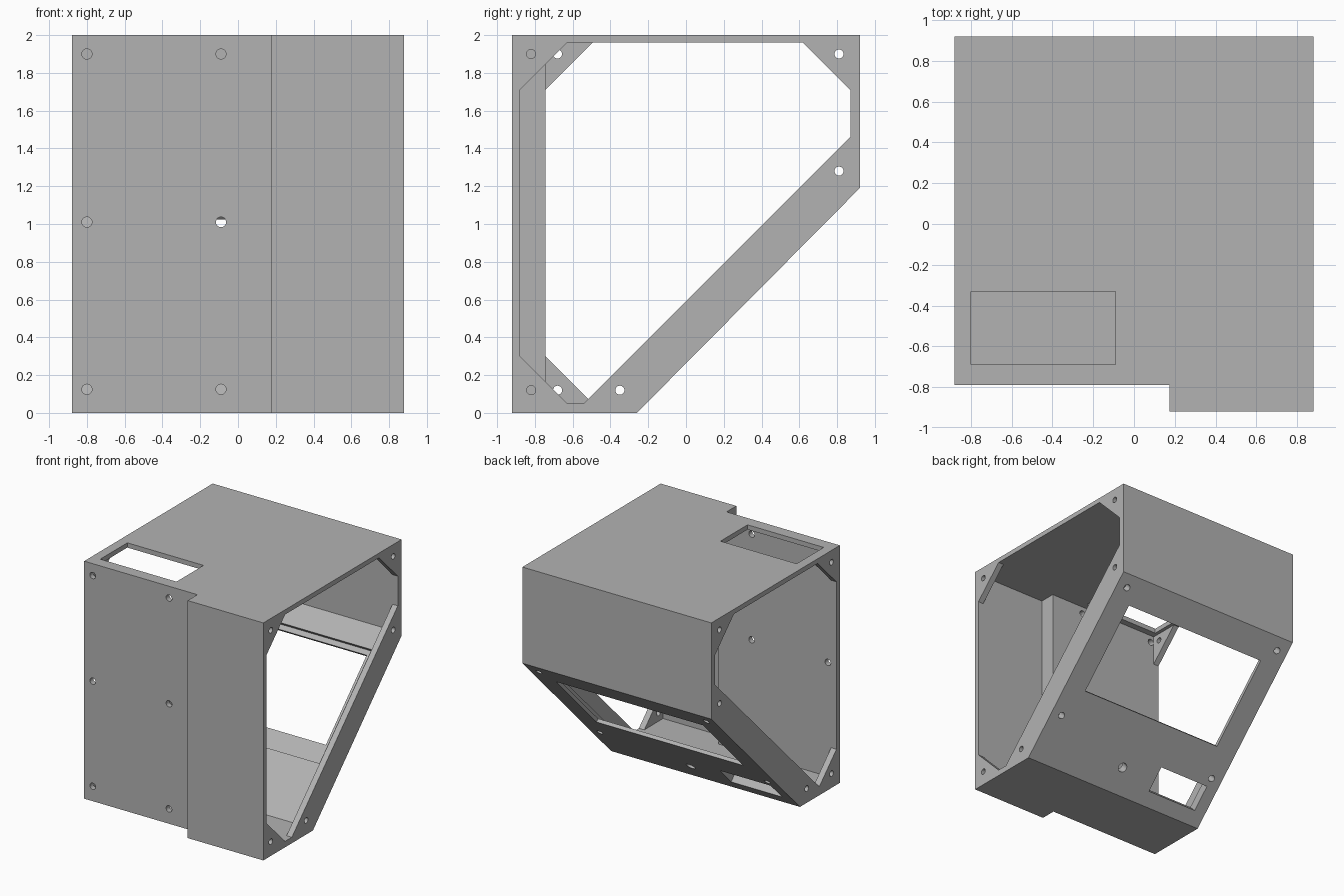
import bpy, bmesh, math
from mathutils import Vector

cube = bpy.data.objects.get("Cube")
if cube:
    bpy.data.objects.remove(cube, do_unlink=True)

grey = bpy.data.materials.new("light grey plastic")
grey.use_nodes = True
grey.diffuse_color = (0.45, 0.45, 0.45, 1)
grey.node_tree.nodes["Principled BSDF"].inputs["Base Color"].default_value = (0.45, 0.45, 0.45, 1)


def prism(name, pts, x0, x1):
    """Extrude a (y, z) outline along x."""
    bm = bmesh.new()
    face = bm.faces.new([bm.verts.new((x0, y, z)) for y, z in pts])
    ext = bmesh.ops.extrude_face_region(bm, geom=[face])["geom"]
    verts = [v for v in ext if isinstance(v, bmesh.types.BMVert)]
    bmesh.ops.translate(bm, verts=verts, vec=(x1 - x0, 0, 0))
    bmesh.ops.recalc_face_normals(bm, faces=bm.faces)
    mesh = bpy.data.meshes.new(name)
    bm.to_mesh(mesh)
    bm.free()
    obj = bpy.data.objects.new(name, mesh)
    bpy.context.collection.objects.link(obj)
    return obj


def box(name, x0, x1, y0, y1, z0, z1):
    return prism(name, [(y0, z0), (y1, z0), (y1, z1), (y0, z1)], x0, x1)


def drill(centre, axis, radius=0.025, depth=0.24):
    bpy.ops.mesh.primitive_cylinder_add(vertices=24, radius=radius, depth=depth, location=centre)
    obj = bpy.context.object
    obj.rotation_euler = Vector(axis).to_track_quat("Z", "Y").to_euler()
    return obj


def cut(target, cutter):
    cutter.hide_render = True
    bpy.context.view_layer.objects.active = target
    mod = target.modifiers.new("cut", "BOOLEAN")
    mod.operation = "DIFFERENCE"
    mod.solver = "EXACT"
    mod.object = cutter
    bpy.ops.object.modifier_apply(modifier=mod.name)
    bpy.data.objects.remove(cutter, do_unlink=True)


# Sloped back wall: position along it, and depth into the body
LOW, HIGH = Vector((0, -0.26, 0)), Vector((0, 0.92, 1.19))
INWARD = Vector((0, -1, 1)).normalized()


def on_slope(s, depth=0.0):
    p = LOW.lerp(HIGH, s) + INWARD * depth
    return p.y, p.z


def slope_cut(s0, s1, d0, d1, x0, x1):
    pts = [on_slope(s0, d0), on_slope(s1, d0), on_slope(s1, d1), on_slope(s0, d1)]
    return prism("slope_cutter", pts, x0, x1)


def cavity(y0):
    c = 0.37
    return [(y0, 0.05), (0.05 - c, 0.05), (0.87, 0.87 + c), (0.87, 1.96), (y0, 1.96)]


def opening(y0):
    """End opening that leaves corner gussets and a sloped flange."""
    if y0 < -0.8:
        bottom = [(y0 + 0.25, 0.05), (-0.54, 0.05)]
    else:
        bottom = [(y0 + 0.228, 0.072)]
    return [(y0, 0.3)] + bottom + [(0.87, 1.46), (0.87, 1.71), (0.62, 1.96),
                                   (y0 + 0.25, 1.96), (y0, 1.71)]


# Outer body with the stepped front
body = prism("enclosure", [(-0.92, 0), (-0.26, 0), (0.92, 1.19), (0.92, 2), (-0.92, 2)], -0.88, 0.88)
cut(body, box("front_step", -1, 0.175, -1, -0.79, -0.1, 2.1))

# Hollow inside and open ends
cut(body, prism("cavity_main", cavity(-0.745), -0.83, 0.83))
cut(body, prism("cavity_bump", cavity(-0.88), 0.22, 0.83))
cut(body, prism("left_opening", opening(-0.88), 0.78, 1))
cut(body, prism("right_opening", opening(-0.745), -1, -0.78))

# Top slot
cut(body, box("top_slot", -0.8, -0.09, -0.69, -0.33, 1.9, 2.1))

# Sloped wall: screen recess, screen window, small port
cut(body, slope_cut(0.3, 0.885, 0.03, 0.12, -0.73, 0.73))
cut(body, slope_cut(0.4, 0.86, -0.1, 0.1, -0.685, 0.685))
cut(body, slope_cut(0.075, 0.204, -0.1, 0.11, -0.775, -0.3))

# Screw holes in the front wall
for x in (-0.8, -0.09):
    for z in (0.125, 1.01, 1.9):
        cut(body, drill((x, -0.79, z), (0, 1, 0), 0.027))

# Screw holes in both end flanges
for x, front in ((0.88, -0.82), (-0.88, -0.68)):
    for y, z in ((front, 1.9), (front, 0.12), (0.81, 1.9), (0.81, 1.28), (-0.35, 0.12)):
        cut(body, drill((x, y, z), (1, 0, 0), 0.024, 0.16))

# Screw holes and cable hole in the sloped wall
for x, s, r in ((0.78, 0.935, 0.027), (-0.78, 0.935, 0.027), (0.78, 0.248, 0.027),
                (-0.78, 0.248, 0.027), (0.03, 0.131, 0.038)):
    cut(body, drill((x, *on_slope(s)), INWARD, r, 0.2))

body.data.materials.clear()
body.data.materials.append(grey)
for poly in body.data.polygons:
    poly.material_index = 0
    poly.use_smooth = False
